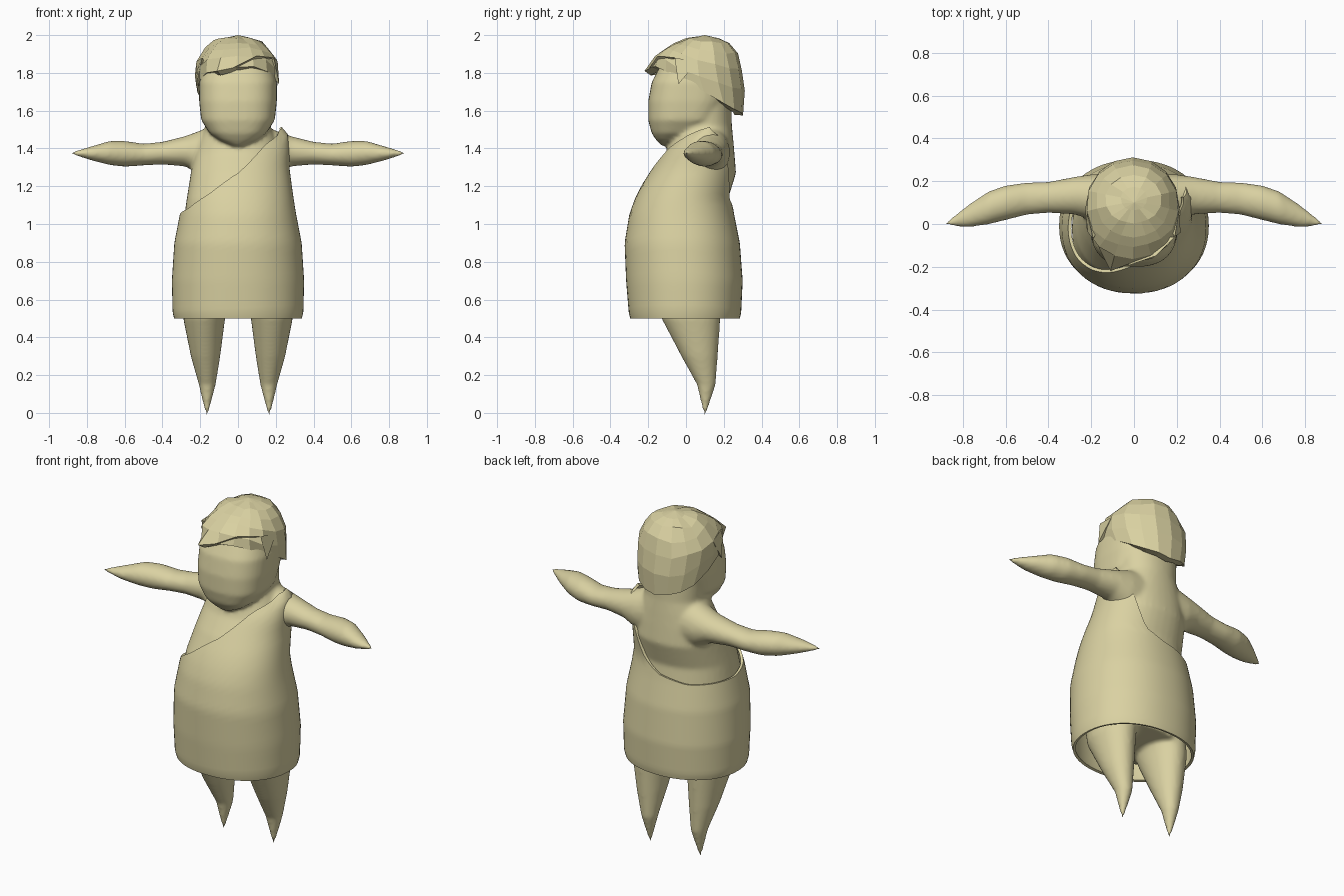
import bpy, bmesh, math, random
from mathutils import Vector

if "Cube" in bpy.data.objects:
    bpy.data.objects.remove(bpy.data.objects["Cube"])

random.seed(3)
khaki = bpy.data.materials.new("khaki")
khaki.diffuse_color = (0.70, 0.64, 0.36, 1)
khaki.use_nodes = True
khaki.node_tree.nodes["Principled BSDF"].inputs["Base Color"].default_value = khaki.diffuse_color


def lookup(rows, k):
    """Linear interpolation in rows sorted by their first value."""
    if k <= rows[0][0]:
        return rows[0][1:]
    for a, b in zip(rows, rows[1:]):
        if k <= b[0]:
            f = (k - a[0]) / (b[0] - a[0])
            return [p + (q - p) * f for p, q in zip(a[1:], b[1:])]
    return rows[-1][1:]


def oval(a0, a1, b0, b1, t, n):
    """Point on a superellipse inside the box a0..a1, b0..b1."""
    c, s = math.cos(t), math.sin(t)
    u = math.copysign(abs(c) ** (2 / n), c)
    v = math.copysign(abs(s) ** (2 / n), s)
    return (a0 + a1) / 2 + (a1 - a0) / 2 * u, (b0 + b1) / 2 + (b1 - b0) / 2 * v


def skin(bm, rings, caps):
    """Bridge rings of points into a tube."""
    vs = [[bm.verts.new(p) for p in r] for r in rings]
    n = len(vs[0])
    for a, b in zip(vs, vs[1:]):
        for i in range(n):
            bm.faces.new((a[i], a[(i + 1) % n], b[(i + 1) % n], b[i]))
    if caps:
        bm.faces.new(vs[0][::-1])
        bm.faces.new(vs[-1])


def finish(bm, name):
    bmesh.ops.remove_doubles(bm, verts=bm.verts, dist=0.0005)
    me = bpy.data.meshes.new(name)
    bm.to_mesh(me)
    bm.free()
    me.materials.append(khaki)
    ob = bpy.data.objects.new(name, me)
    bpy.context.collection.objects.link(ob)
    return ob


def angles(n):
    return [2 * math.pi * i / n for i in range(n)]


def column(bm, rows, n=2.0, seg=40):
    """Closed loft up z from rows of z, x0, x1, y0, y1."""
    rings = []
    for z, *box in rows:
        rings.append([Vector((*oval(*box, t, n), z)) for t in angles(seg)])
    skin(bm, rings, True)


# Body: torso and neck, head, arms and legs fused into one smooth skin
bm = bmesh.new()
torso = [(.55, .25, -.2, .2), (.8, .29, -.28, .24), (1.0, .29, -.285, .235),
         (1.13, .272, -.255, .222), (1.27, .25, -.18, .265), (1.37, .23, -.11, .257),
         (1.45, .2, -.08, .25), (1.52, .17, -.06, .243), (1.62, .175, -.06, .24),
         (1.75, .18, -.06, .235)]
column(bm, [(z, -r, r, f, b) for z, r, f, b in torso], 2.2)
head = [(1.415, .03, -.13, -.06), (1.445, .1, -.158, .0), (1.48, .15, -.182, .1),
        (1.55, .195, -.2, .18), (1.65, .206, -.2, .22), (1.75, .206, -.182, .235),
        (1.85, .18, -.13, .23), (1.92, .12, -.04, .18)]
column(bm, [(z, -r, r, f, b) for z, r, f, b in head], 2.6)

arm = [(.08, .0, .235, 1.22, 1.54), (.2, .02, .232, 1.26, 1.495),
       (.28, .045, .22, 1.305, 1.465), (.4, .052, .197, 1.315, 1.435),
       (.5, .043, .194, 1.310, 1.425), (.6, .018, .18, 1.303, 1.44),
       (.68, -.002, .152, 1.312, 1.44), (.77, -.015, .093, 1.335, 1.413),
       (.885, -.008, .004, 1.37, 1.38)]
leg = [(-.015, .160, .170, .095, .105), (.15, .118, .208, .058, .157),
       (.3, .094, .25, -.025, .168), (.5, .068, .29, -.13, .182), (.75, .02, .28, -.2, .19)]
for side in (1, -1):
    rings = []
    for x, *box in arm:
        rings.append([Vector((side * x, *oval(*box, side * t, 2))) for t in angles(28)])
    skin(bm, rings, True)
    column(bm, [(z, *sorted((side * a, side * b)), c, d) for z, a, b, c, d in leg], 2, 28)
body = finish(bm, "body")
mod = body.modifiers.new("fuse", 'REMESH')
mod.mode = 'VOXEL'
mod.voxel_size = 0.011
mod.use_smooth_shade = True
mod = body.modifiers.new("soften", 'SMOOTH')
mod.factor = 0.5
mod.iterations = 8

# One-shoulder tunic: body profile cut off at a slanting neckline
profile = [(.5, .338, -.295, .285), (.53, .346, -.303, .292), (.7, .35, -.317, .30),
           (.9, .337, -.325, .285), (1.05, .308, -.3, .255), (1.13, .295, -.272, .242),
           (1.2, .285, -.238, .256), (1.3, .272, -.175, .274), (1.4, .273, -.11, .268),
           (1.47, .268, -.04, .252), (1.515, .23, .06, .19)]
neckline = [(0, 1.515), (30, 1.46), (50, 1.3), (70, 1.14), (90, 1.08), (120, 1.05),
            (180, 1.05), (210, 1.08), (240, 1.16), (270, 1.27), (300, 1.42),
            (330, 1.495), (360, 1.515)]
bm = bmesh.new()
rings = []
for k in range(29):
    ring = []
    for t in angles(64):
        top = lookup(neckline, math.degrees(t))[0]
        z = .5 + (top - .5) * k / 28
        r, f, b = lookup(profile, z)
        ring.append(Vector((*oval(-r, r, f, b, t, 2.15), z)))
    rings.append(ring)
skin(bm, rings, False)
tunic = finish(bm, "tunic")
for p in tunic.data.polygons:
    p.use_smooth = True
mod = tunic.modifiers.new("cloth", 'SOLIDIFY')
mod.thickness = 0.015
mod.offset = -1
mod = tunic.modifiers.new("crisp_hem", 'EDGE_SPLIT')
mod.split_angle = math.radians(45)

# Faceted hair cap, long at the nape with a pointed fringe
cap = [(1.57, -.18, .17, -.1, .3), (1.645, -.205, .195, -.1, .325),
       (1.75, -.225, .212, -.14, .3), (1.83, -.232, .216, -.18, .294),
       (1.88, -.215, .203, -.165, .287), (1.96, -.14, .135, -.06, .22),
       (1.985, -.07, .07, .02, .17), (2.0, 0, 0, .1, .1)]
edge = [(0, 1.70), (30, 1.62), (60, 1.595), (90, 1.575), (120, 1.595), (150, 1.62),
        (180, 1.70), (210, 1.77), (240, 1.83), (270, 1.83), (300, 1.835), (330, 1.78),
        (360, 1.70)]
bm = bmesh.new()
rings = []
for s in (0, .3, .55, .75, .88, .96, 1):
    ring = []
    for i, t in enumerate(angles(16)):
        low = lookup(edge, math.degrees(t))[0]
        z = low + (2 - low) * s
        p = Vector((*oval(*lookup(cap, z), t, 2.15), z))
        if 0 < s < .9:
            p.z += random.uniform(-.012, .012)
        if s == 0 and i == 11:
            p = Vector((-.11, -.22, 1.81))
        ring.append(p)
    rings.append(ring)
skin(bm, rings, False)
hair = finish(bm, "hair")
mod = hair.modifiers.new("thickness", 'SOLIDIFY')
mod.thickness = 0.045
mod.offset = -1

# Overlapping locks on the fringe and temples
locks = [((.19, -.06, 1.88), (.10, -.15, 1.89), (-.03, -.195, 1.825)),
         ((.21, .06, 1.86), (.19, -.06, 1.88), (.218, -.04, 1.74)),
         ((-.22, .06, 1.86), (-.19, -.07, 1.88), (-.222, -.02, 1.73))]
bm = bmesh.new()
for tri in locks:
    mid = sum((Vector(p) for p in tri), Vector()) / 3
    inner = mid + (Vector((0, .08, 1.8)) - mid) * .3
    v = [bm.verts.new(p) for p in (*tri, inner)]
    for f in ((0, 1, 2), (0, 3, 1), (1, 3, 2), (2, 3, 0)):
        bm.faces.new([v[i] for i in f])
bmesh.ops.recalc_face_normals(bm, faces=bm.faces)
finish(bm, "hair_locks")
